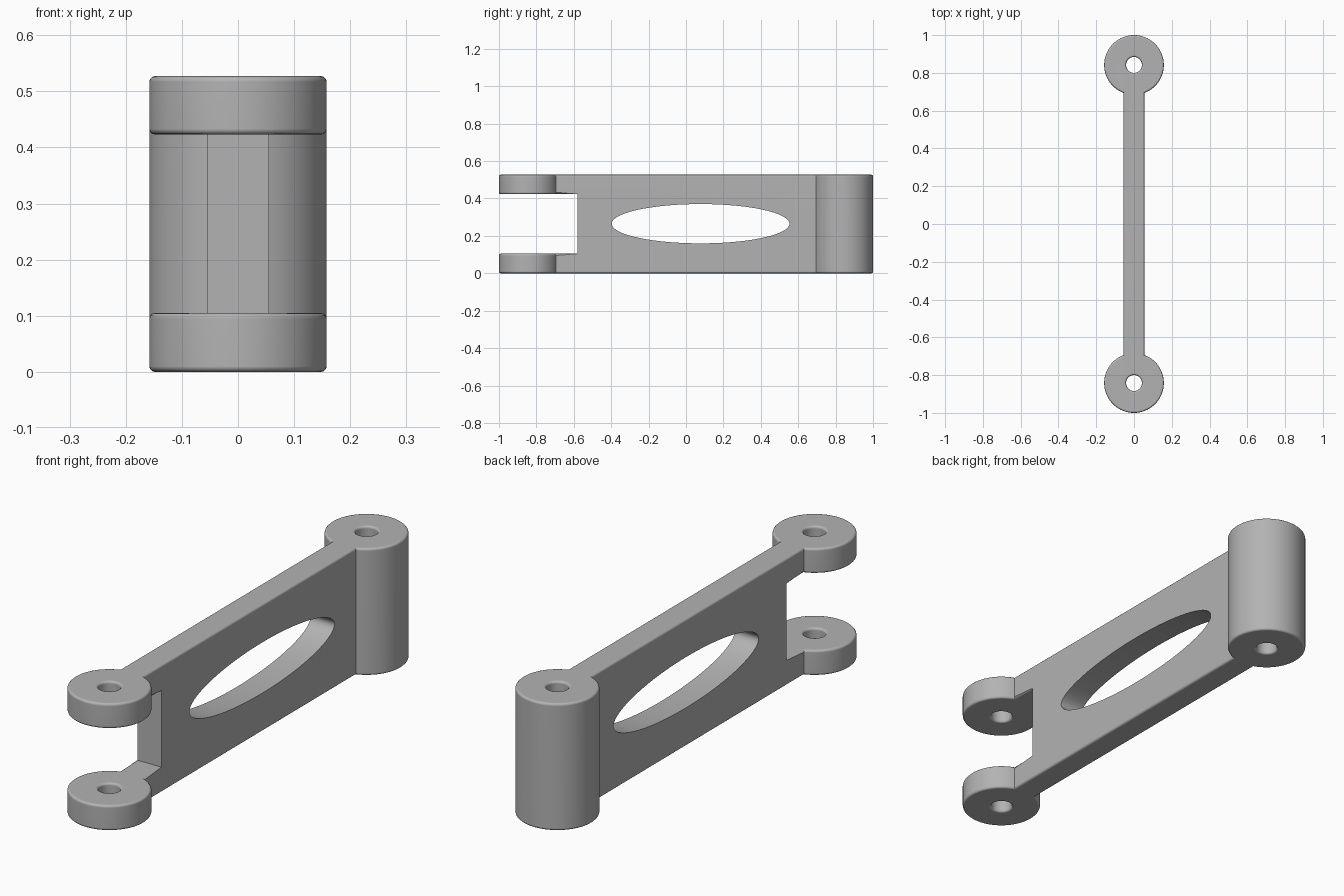
import bpy
import bmesh
from math import sin, cos, asin, pi

cube = bpy.data.objects.get("Cube")
if cube:
    bpy.data.objects.remove(cube, do_unlink=True)

HEIGHT = 0.527
BOSS_R = 0.158
BOSS_Y = 1 - BOSS_R
BAR_HALF = 0.055
HOLE_R = 0.042
SLOT_END = -0.58
SLOT_LOW, SLOT_HIGH = 0.105, 0.423

grey = bpy.data.materials.new("plain grey")
grey.use_nodes = True
grey.diffuse_color = (0.45, 0.45, 0.45, 1)
grey.node_tree.nodes["Principled BSDF"].inputs["Base Color"].default_value = (0.45, 0.45, 0.45, 1)


def prism(name, outline, offset):
    """Extrude a closed 3D outline along an offset vector."""
    bm = bmesh.new()
    face = bm.faces.new([bm.verts.new(p) for p in outline])
    top = bmesh.ops.extrude_face_region(bm, geom=[face])["geom"]
    bmesh.ops.translate(bm, verts=[g for g in top if isinstance(g, bmesh.types.BMVert)], vec=offset)
    bmesh.ops.recalc_face_normals(bm, faces=bm.faces)
    mesh = bpy.data.meshes.new(name)
    bm.to_mesh(mesh)
    bm.free()
    mesh.materials.append(grey)
    obj = bpy.data.objects.new(name, mesh)
    bpy.context.collection.objects.link(obj)
    return obj


def cut(target, cutter):
    """Subtract the cutter, bake the result and remove the cutter."""
    mod = target.modifiers.new("cut", "BOOLEAN")
    mod.operation, mod.solver, mod.object = "DIFFERENCE", "EXACT", cutter
    graph = bpy.context.evaluated_depsgraph_get()
    mesh = bpy.data.meshes.new_from_object(target.evaluated_get(graph))
    target.modifiers.clear()
    target.data = mesh
    bpy.data.objects.remove(cutter, do_unlink=True)


def ring(count):
    return [2 * pi * i / count for i in range(count)]


# Link arm: straight bar with a round boss at each end
neck = asin(BAR_HALF / BOSS_R)
STEPS = 64
arc = []
for i in range(STEPS + 1):
    a = -pi / 2 + neck + (2 * pi - 2 * neck) * i / STEPS
    arc.append((BOSS_R * cos(a), BOSS_Y + BOSS_R * sin(a), 0))
outline = arc + [(-x, -y, 0) for x, y, z in arc]
arm = prism("link_arm", outline, (0, 0, HEIGHT))

# Fork slot between the two front ears
slot = [(-0.3, -1.2, SLOT_LOW), (0.3, -1.2, SLOT_LOW),
        (0.3, SLOT_END, SLOT_LOW), (-0.3, SLOT_END, SLOT_LOW)]
cut(arm, prism("slot_cutter", slot, (0, 0, SLOT_HIGH - SLOT_LOW)))

# Pin holes through both bosses
for side in (-1, 1):
    circle = [(HOLE_R * cos(a), side * BOSS_Y + HOLE_R * sin(a), -0.1) for a in ring(40)]
    cut(arm, prism("pin_hole_cutter", circle, (0, 0, HEIGHT + 0.2)))

# Round the horizontal rims
bm = bmesh.new()
bm.from_mesh(arm.data)
rims = []
for e in bm.edges:
    if len(e.link_faces) == 2 and e.is_convex:
        flat = sorted(abs(f.normal.z) for f in e.link_faces)
        if flat[0] < 0.1 and flat[1] > 0.9:
            rims.append(e)
bmesh.ops.bevel(bm, geom=rims, offset=0.01, offset_type="OFFSET", segments=3,
                profile=0.5, affect="EDGES", clamp_overlap=False)
bm.to_mesh(arm.data)
bm.free()

# Elliptical window through the bar
window = [(-0.3, 0.078 + 0.475 * cos(a), 0.265 + 0.105 * sin(a)) for a in ring(96)]
cut(arm, prism("window_cutter", window, (0.6, 0, 0)))

# Smooth curved walls, crisp edges
bpy.ops.object.select_all(action="DESELECT")
arm.select_set(True)
bpy.context.view_layer.objects.active = arm
bpy.ops.object.shade_smooth_by_angle(angle=0.7)
normals = arm.modifiers.new("even shading", "WEIGHTED_NORMAL")
normals.keep_sharp = True
